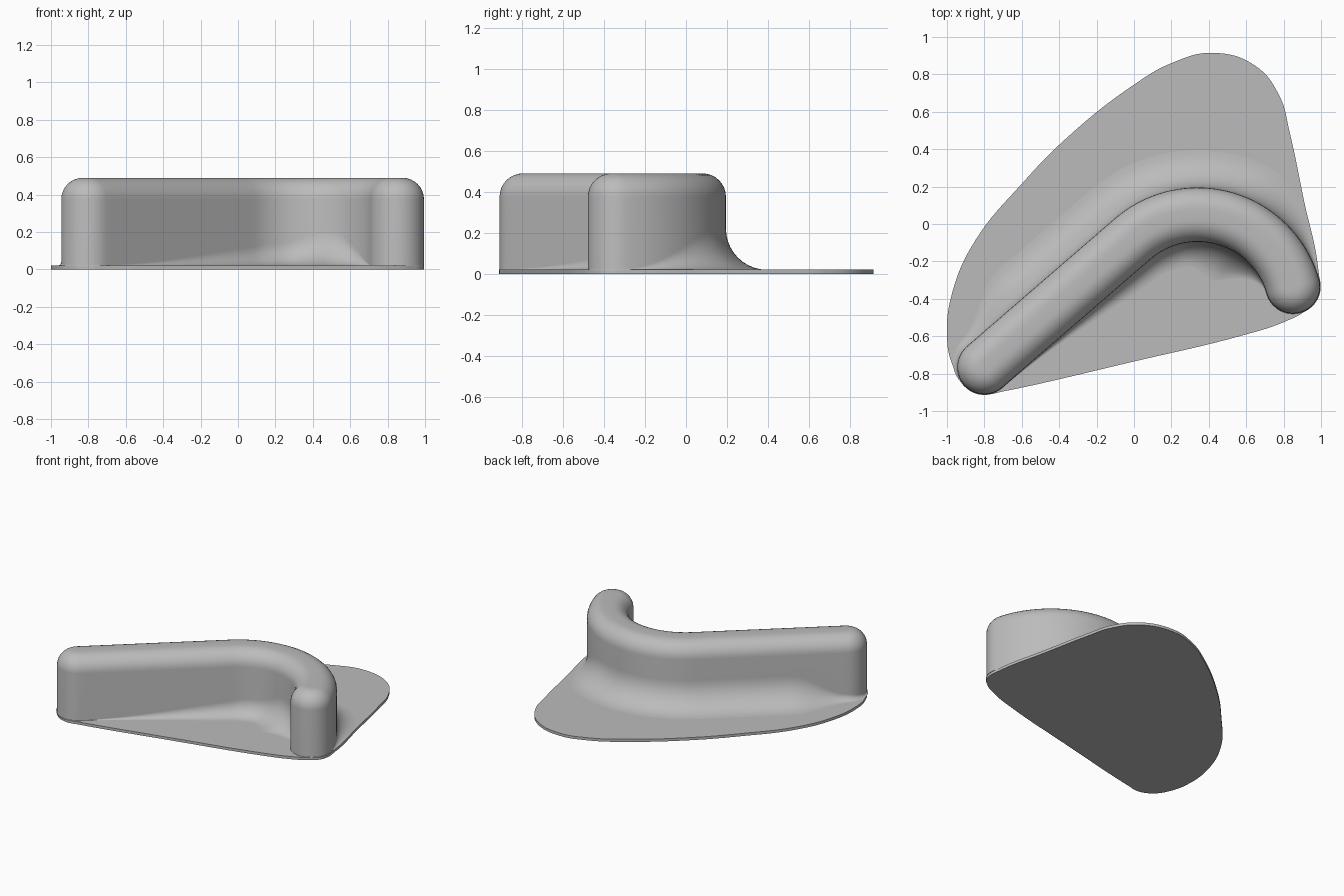
import bpy, bmesh, math
from mathutils import Vector

cube = bpy.data.objects.get("Cube")
if cube:
    bpy.data.objects.remove(cube, do_unlink=True)

grey = bpy.data.materials.new("plain_grey")
grey.use_nodes = True
GREY = (0.5, 0.5, 0.5, 1)
grey.diffuse_color = GREY
grey.node_tree.nodes["Principled BSDF"].inputs["Base Color"].default_value = GREY

PLATE_TOP = 0.02
HEIGHT = 0.49
HALF = 0.145       # half the wall width
ROUND = 0.115      # top edge rounding


def shade(obj):
    bpy.ops.object.select_all(action='DESELECT')
    obj.select_set(True)
    bpy.context.view_layer.objects.active = obj
    bpy.ops.object.shade_smooth_by_angle(angle=math.radians(35))


# Base plate: thin slab with a smooth outline
outline = [(0.42, 0.915), (0.65, 0.845), (0.78, 0.68), (0.83, 0.5), (0.91, 0.12),
           (0.985, -0.24), (0.985, -0.39), (0.93, -0.455), (0.8, -0.525), (0.6, -0.59),
           (0, -0.735), (-0.7, -0.895), (-0.8, -0.91), (-0.9, -0.865), (-0.97, -0.755),
           (-1, -0.6), (-0.97, -0.36), (-0.85, -0.09), (-0.6, 0.215), (-0.36, 0.46),
           (0, 0.745), (0.2, 0.86)]
curve = bpy.data.curves.new("base_plate_outline", 'CURVE')
curve.dimensions = '2D'
curve.fill_mode = 'BOTH'
curve.extrude = PLATE_TOP / 2
curve.resolution_u = 8
spline = curve.splines.new('BEZIER')
spline.bezier_points.add(len(outline) - 1)
spline.use_cyclic_u = True
for point, (x, y) in zip(spline.bezier_points, outline):
    point.co = (x, y, 0)
    point.handle_left_type = point.handle_right_type = 'AUTO'
plate = bpy.data.objects.new("base_plate", curve)
plate.location.z = PLATE_TOP / 2
bpy.context.collection.objects.link(plate)
bpy.ops.object.select_all(action='DESELECT')
plate.select_set(True)
bpy.context.view_layer.objects.active = plate
bpy.ops.object.convert(target='MESH')
plate = bpy.context.view_layer.objects.active
plate.data.materials.clear()
plate.data.materials.append(grey)
bm = bmesh.new()
bm.from_mesh(plate.data)
bmesh.ops.remove_doubles(bm, verts=bm.verts, dist=0.0005)
bmesh.ops.recalc_face_normals(bm, faces=bm.faces)
bm.to_mesh(plate.data)
bm.free()
shade(plate)

# Wall centreline: a straight run into an arc; each station is (point, left normal)
centre, radius = Vector((0.34, -0.48)), 0.53
start = Vector((-0.8, -0.765))
a0, a1 = math.radians(130.8), math.radians(16)


def direction(a):
    return Vector((math.cos(a), math.sin(a)))


bend = centre + radius * direction(a0)
path = [(start.lerp(bend, i / 24), direction(a0)) for i in range(24)]
for i in range(41):
    n = direction(a0 + (a1 - a0) * i / 40)
    path.append((centre + radius * n, n))


def ramp(x, keys):
    for (xa, ya), (xb, yb) in zip(keys, keys[1:]):
        if x <= xb:
            t = (x - xa) / (xb - xa)
            return ya + (yb - ya) * t * t * (3 - 2 * t)
    return keys[-1][1]


# Foot fillet radius along each side, fading out towards the two ends
OUTER = [(0, 0.045), (0.14, 0.2), (0.72, 0.2), (1, 0.004)]
INNER = [(0, 0.004), (0.5, 0.12), (0.72, 0.19), (1, 0.004)]
last = len(path) - 1
loop = [(p, n, ramp(i / last, OUTER)) for i, (p, n) in enumerate(path)]
CAP = 20
for i in range(1, CAP):      # rounded right end
    loop.append((path[-1][0], direction(a1 - math.pi * i / CAP), 0.004))
loop += [(p, -n, ramp(i / last, INNER)) for i, (p, n) in reversed(list(enumerate(path)))]
for i in range(1, CAP):      # rounded left end
    fade = max(0.004, 0.045 * (2 * i / CAP - 1))
    loop.append((start, direction(a0 + math.pi - math.pi * i / CAP), fade))


# Wall: stacked rings for fillet, upright side, rounded top and centre ridge
def ring(bm, level):
    return [bm.verts.new((*(p + n * off), z))
            for p, n, (off, z) in ((p, n, level(r)) for p, n, r in loop)]


def fillet(a):
    return lambda r: (HALF + r * (1 - math.sin(a)), PLATE_TOP + r * (1 - math.cos(a)))


def top(a):
    return lambda r: (HALF - ROUND * (1 - math.cos(a)), HEIGHT - ROUND * (1 - math.sin(a)))


levels = [fillet(math.pi / 2 * i / 10) for i in range(11)]
levels += [top(math.pi / 2 * i / 8) for i in range(9)]
levels.append(lambda r: (0, HEIGHT))

bm = bmesh.new()
rings = [ring(bm, level) for level in levels]
count = len(loop)
for low, high in zip(rings, rings[1:]):
    for i in range(count):
        j = (i + 1) % count
        bm.faces.new((low[i], low[j], high[j], high[i]))
bmesh.ops.remove_doubles(bm, verts=rings[-1], dist=0.0001)
bmesh.ops.recalc_face_normals(bm, faces=bm.faces)
if max(bm.faces, key=lambda f: f.calc_center_median().z).normal.z < 0:
    bmesh.ops.reverse_faces(bm, faces=bm.faces)
mesh = bpy.data.meshes.new("curved_wall")
bm.to_mesh(mesh)
bm.free()
mesh.materials.append(grey)
wall = bpy.data.objects.new("curved_wall", mesh)
bpy.context.collection.objects.link(wall)
shade(wall)
